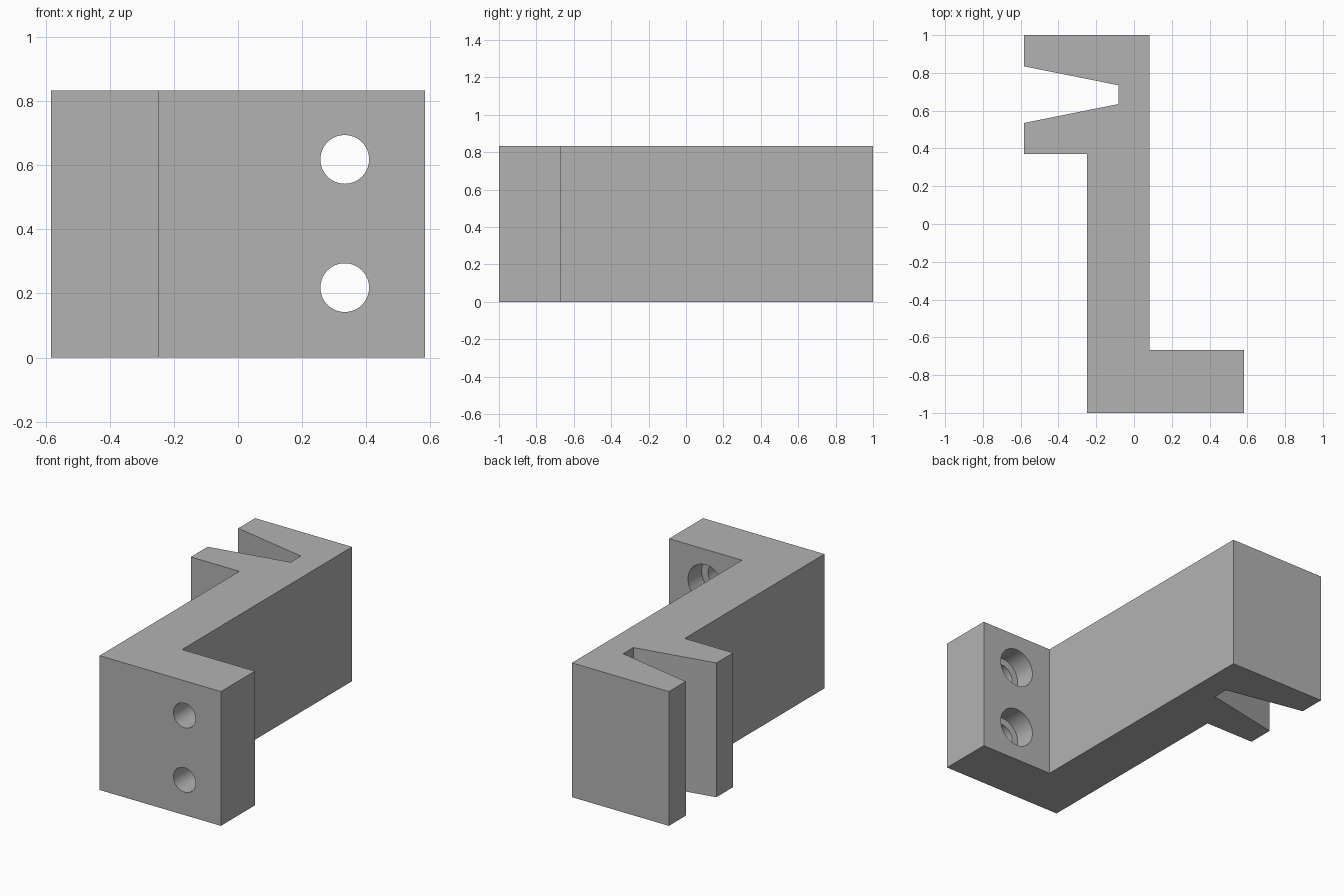
import bpy
import bmesh
from mathutils import Matrix, Vector

cube = bpy.data.objects.get("Cube")
if cube:
    bpy.data.objects.remove(cube, do_unlink=True)

HEIGHT = 0.833
HOLE_X = 0.333
HOLE_HEIGHTS = (0.218, 0.618)
FLANGE_BACK = -0.667

# One plain grey material
grey = bpy.data.materials.new("plain grey")
grey.use_nodes = True
colour = (0.45, 0.45, 0.45, 1)
grey.diffuse_color = colour
grey.node_tree.nodes["Principled BSDF"].inputs["Base Color"].default_value = colour


def make_object(name, bm):
    bmesh.ops.recalc_face_normals(bm, faces=bm.faces)
    mesh = bpy.data.meshes.new(name)
    bm.to_mesh(mesh)
    bm.free()
    mesh.materials.append(grey)
    obj = bpy.data.objects.new(name, mesh)
    bpy.context.collection.objects.link(obj)
    return obj


def hole_cutter(name, radius, y_start, y_end):
    """Cylinders along y, one for each screw position."""
    bm = bmesh.new()
    for z in HOLE_HEIGHTS:
        place = (Matrix.Translation((HOLE_X, (y_start + y_end) / 2, z))
                 @ Matrix.Rotation(1.5707963, 4, "X"))
        bmesh.ops.create_cone(bm, cap_ends=True, segments=64, radius1=radius,
                              radius2=radius, depth=y_end - y_start, matrix=place)
    obj = make_object(name, bm)
    obj.hide_render = True
    return obj


# Bracket body: flange, web and notched clip in one extruded outline
outline = [
    (-0.583, 1), (0.083, 1), (0.083, FLANGE_BACK), (0.583, FLANGE_BACK),
    (0.583, -1), (-0.25, -1), (-0.25, 0.37), (-0.583, 0.37),
    (-0.583, 0.535), (-0.083, 0.635), (-0.083, 0.735), (-0.583, 0.835),
]
bm = bmesh.new()
base = bm.faces.new([bm.verts.new((x, y, 0)) for x, y in outline])
extruded = bmesh.ops.extrude_face_region(bm, geom=[base], use_keep_orig=True)
top = [v for v in extruded["geom"] if isinstance(v, bmesh.types.BMVert)]
bmesh.ops.translate(bm, verts=top, vec=Vector((0, 0, HEIGHT)))
bracket = make_object("bracket", bm)

# Screw holes through the flange, counterbored from the back
cutters = [
    hole_cutter("screw_hole_cutter", 0.076, -1.1, -0.6),
    hole_cutter("counterbore_cutter", 0.12, FLANGE_BACK - 0.133, -0.55),
]
for cutter in cutters:
    cut = bracket.modifiers.new(cutter.name, "BOOLEAN")
    cut.operation = "DIFFERENCE"
    cut.solver = "EXACT"
    cut.object = cutter

# Bake the cuts, then drop the cutters
bpy.context.view_layer.update()
evaluated = bracket.evaluated_get(bpy.context.evaluated_depsgraph_get())
finished = bpy.data.meshes.new_from_object(evaluated)
bracket.modifiers.clear()
bracket.data = finished
for cutter in cutters:
    bpy.data.objects.remove(cutter, do_unlink=True)

# Smooth hole walls, sharp edges elsewhere
bpy.ops.object.select_all(action="DESELECT")
bracket.select_set(True)
bpy.context.view_layer.objects.active = bracket
bpy.ops.object.shade_smooth_by_angle()
